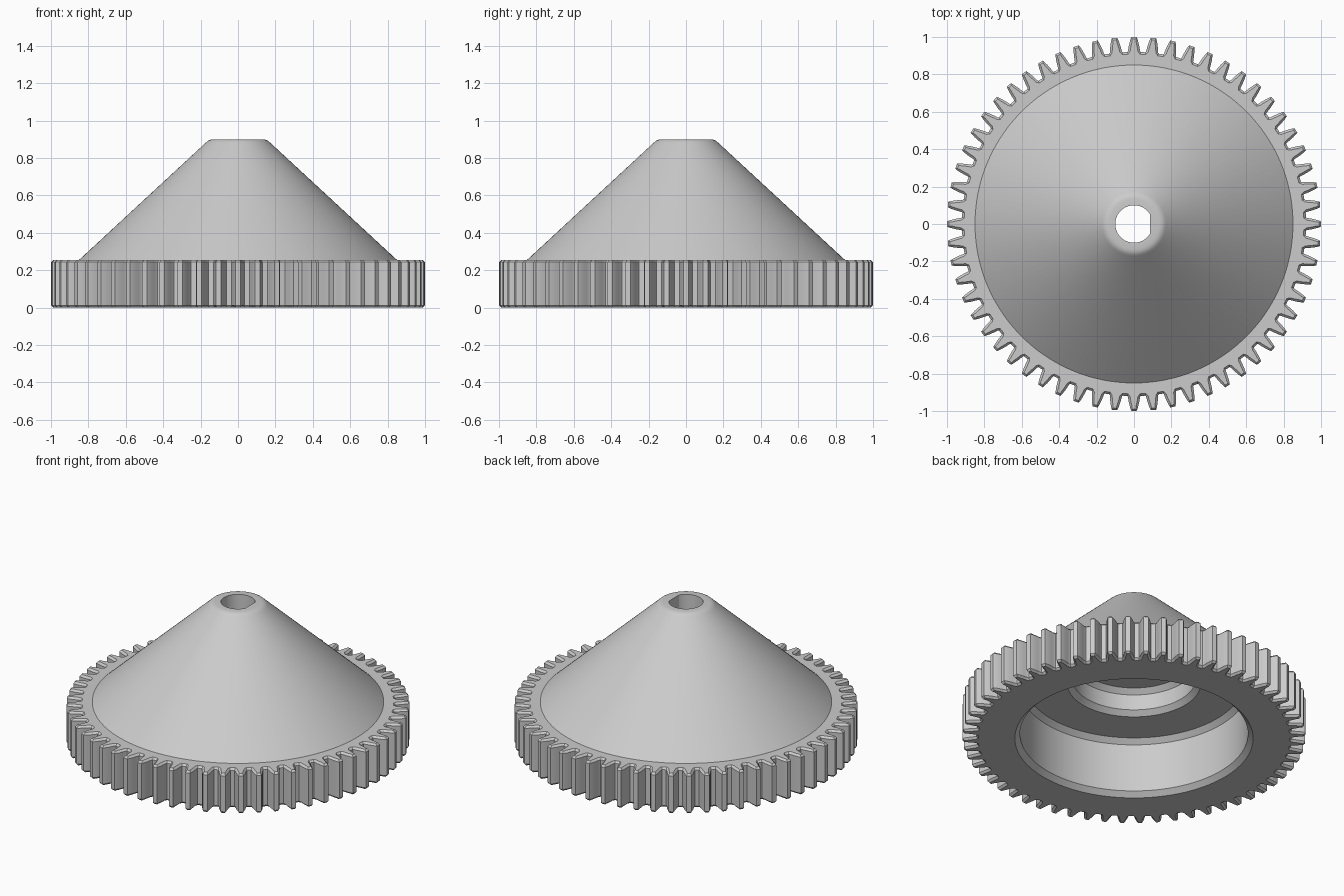
import bpy
import bmesh
from math import cos, sin, radians, pi, hypot

if "Cube" in bpy.data.objects:
    bpy.data.objects.remove(bpy.data.objects["Cube"], do_unlink=True)

TEETH = 60
GEAR_H = 0.255
TOP = 0.9
BEVEL = 0.012

# Single material
grey = bpy.data.materials.new("light grey")
grey.use_nodes = True
grey.diffuse_color = (0.6, 0.6, 0.6, 1)
grey.node_tree.nodes["Principled BSDF"].inputs["Base Color"].default_value = grey.diffuse_color

# One flank of a tooth: angle from the tooth centre (degrees), radius
flank = [(0.8, 1.0), (1.1, 0.988), (1.45, 0.968), (1.75, 0.947), (2.0, 0.926), (2.2, 0.92)]
tooth = [(-a, r) for a, r in reversed(flank)] + flank
polar = [(radians(a + 360 * k / TEETH), r) for k in range(TEETH) for a, r in tooth]
angles = [a for a, r in polar]
outline = [(r * cos(a), r * sin(a)) for a, r in polar]


def inset(points, d):
    """Shift a counter-clockwise outline inwards by d."""
    out = []
    for i, (x, y) in enumerate(points):
        px, py = points[i - 1]
        nx, ny = points[(i + 1) % len(points)]
        tx, ty = nx - px, ny - py
        length = hypot(tx, ty)
        out.append((x - d * ty / length, y + d * tx / length))
    return out


def circle(r):
    return [(r * cos(a), r * sin(a)) for a in angles]


def d_bore(r, flat):
    """Round hole with one flat towards +x."""
    return [(min(r * cos(a), flat), r * sin(a)) for a in angles]


# Toothed rim, bottom to top
small = inset(outline, BEVEL)
rings = [(small, 0), (outline, BEVEL), (outline, GEAR_H - BEVEL), (small, GEAR_H)]

# Cone with a rounded nose
cone = [(0.85, GEAR_H), (0.172, 0.882), (0.162, 0.891), (0.15, 0.897), (0.135, TOP)]
rings += [(circle(r), z) for r, z in cone]

# Keyed bore down through the nose
bore = d_bore(0.1, 0.086)
rings += [(bore, TOP), (bore, 0.53)]

# Stepped hollow underneath, each step chamfered
hollow = [(0.33, 0.53), (0.36, 0.5), (0.36, 0.4), (0.39, 0.37),
          (0.635, 0.37), (0.665, 0.34), (0.665, 0.03), (0.695, 0)]
rings += [(circle(r), z) for r, z in hollow]

# Skin the closed loop of rings
bm = bmesh.new()
loops = [[bm.verts.new((x, y, z)) for x, y in pts] for pts, z in rings]
n = len(angles)
for k, low in enumerate(loops):
    high = loops[(k + 1) % len(loops)]
    for i in range(n):
        j = (i + 1) % n
        bm.faces.new((low[i], low[j], high[j], high[i]))
bmesh.ops.recalc_face_normals(bm, faces=bm.faces[:])

mesh = bpy.data.meshes.new("conical_gear")
bm.to_mesh(mesh)
bm.free()
mesh.materials.append(grey)
gear = bpy.data.objects.new("conical_gear", mesh)
bpy.context.collection.objects.link(gear)

bpy.ops.object.select_all(action="DESELECT")
gear.select_set(True)
bpy.context.view_layer.objects.active = gear
bpy.ops.object.shade_smooth_by_angle(angle=pi / 7)
